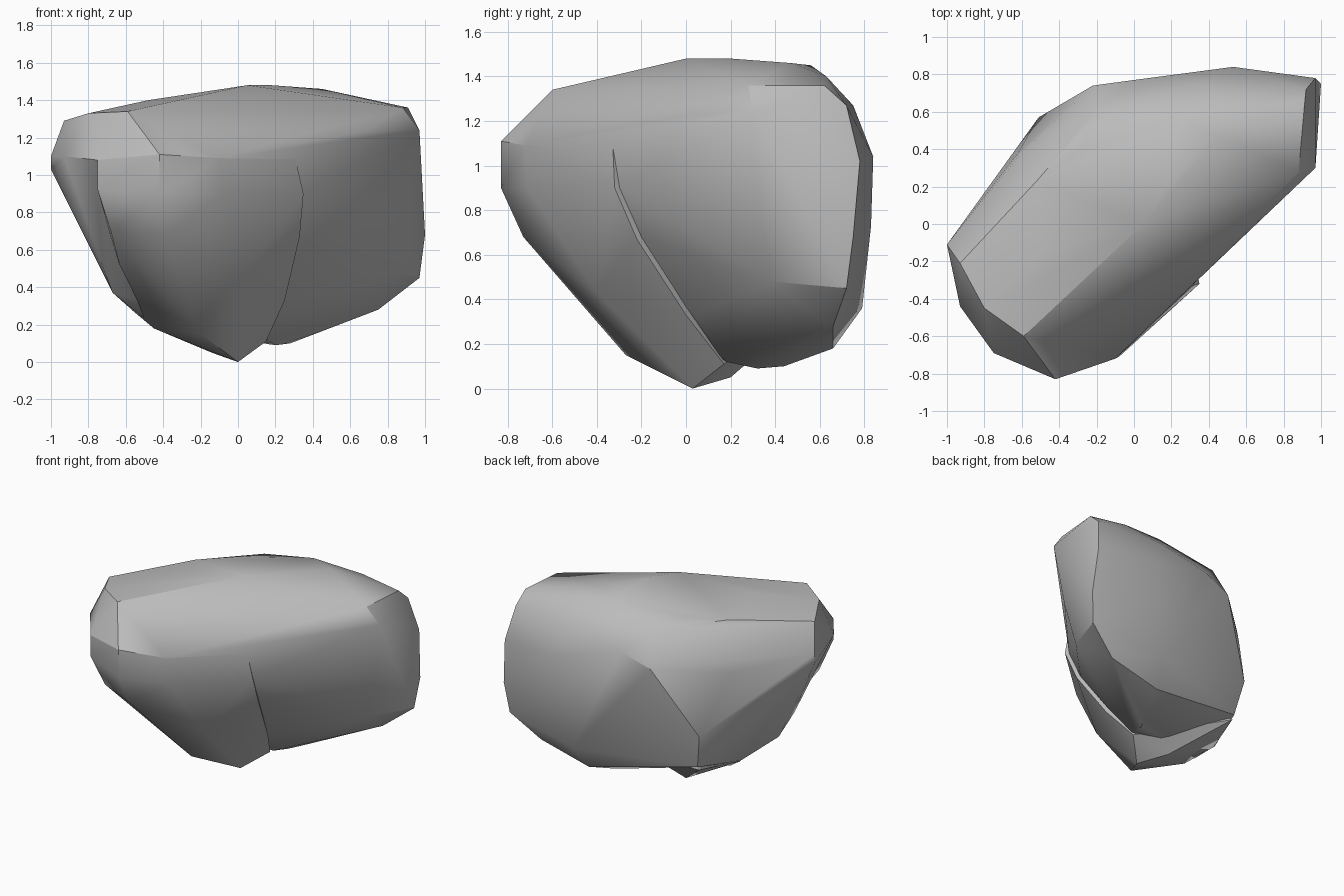
import bpy
import bmesh
import math

# Remove the default cube only
default_cube = bpy.data.objects.get("Cube")
if default_cube:
    bpy.data.objects.remove(default_cube, do_unlink=True)


def make_material(name, colour):
    material = bpy.data.materials.new(name)
    material.use_nodes = True
    material.diffuse_color = colour
    material.node_tree.nodes["Principled BSDF"].inputs["Base Color"].default_value = colour
    return material


def hull_part(name, outlines, material, sharp_angle):
    """Wrap a taut stone surface around a set of ridge lines."""
    bm = bmesh.new()
    for outline in outlines:
        for corner in outline:
            bm.verts.new(corner)
    result = bmesh.ops.convex_hull(bm, input=bm.verts[:])
    spare = {item for key in ("geom_interior", "geom_unused")
             for item in result[key] if isinstance(item, bmesh.types.BMVert)}
    bmesh.ops.delete(bm, geom=list(spare), context="VERTS")
    # Merge nearly flat triangles into clean chiselled planes
    bmesh.ops.dissolve_limit(bm, angle_limit=math.radians(3),
                             verts=bm.verts[:], edges=bm.edges[:])
    bmesh.ops.recalc_face_normals(bm, faces=bm.faces[:])
    mesh = bpy.data.meshes.new(name)
    bm.to_mesh(mesh)
    bm.free()
    mesh.materials.append(material)
    part = bpy.data.objects.new(name, mesh)
    bpy.context.collection.objects.link(part)
    bpy.ops.object.select_all(action="DESELECT")
    part.select_set(True)
    bpy.context.view_layer.objects.active = part
    bpy.ops.object.shade_smooth_by_angle(angle=math.radians(sharp_angle))
    return part


stone_grey = make_material("stone grey", (0.5, 0.5, 0.5, 1.0))

# Main boulder: ridge along the top
crest = [(-.59, -.6, 1.34), (-.48, -.15, 1.4), (-.2, -.2, 1.42), (.05, 0, 1.48),
         (.18, .2, 1.48), (.45, .47, 1.46), (.6, .63, 1.4), (.24, .56, 1.45)]

# Edge between the sloping top and the sides
shoulder = [(-.8, -.45, 1.33), (-.93, -.21, 1.29), (-.52, .23, 1.36),
            (-.28, .41, 1.38), (-.2, .6, 1.35), (.34, .75, 1.27),
            (.67, .02, 1.23), (.88, .28, 1.36), (.91, .62, 1.36),
            (.92, .72, 1.27)]

# Broken front edge shared by the boulder and the slab
front_edge = [(-.75, -.69, 1.08), (-.42, -.83, 1.11), (-.1, -.72, 1.09),
              (.3, -.33, 1.12)]

# Widest line around the back and left
rim = [(-1, -.11, 1.03), (-1, -.11, 1.1), (-.93, -.44, 1.1), (-.62, .38, 1.04),
       (-.61, .37, 1.13), (-.22, .74, 1.1), (0, .77, 1.18),
       (.53, .84, 1.04), (.97, .78, 1.02)]

# Steep end on the left-hand side of the model
end_face = [(.97, .3, 1.24), (.9, .33, .8), (.84, .38, .48), (1, .75, .68),
            (.97, .72, .45), (.75, .66, .28), (.53, .83, .73)]

# Upright back wall: lower edge and corner
back_wall = [(-.51, .57, .6), (-.46, .52, .34), (-.1, .6, .38), (.4, .79, .36)]

# Tapering underside
underside = [(.35, .66, .18), (.28, .44, .1), (.2, .32, .09), (-.45, .1, .19),
             (-.58, .17, .29), (-.67, -.15, .37), (-.73, -.25, .53)]

# Recessed edge behind the front slab
recess = [(.33, -.3, .9), (.32, -.19, .67), (.26, .04, .33), (.17, .18, .12)]

hull_part("boulder_body",
          [crest, shoulder, front_edge, rim, end_face, back_wall, underside,
           recess], stone_grey, 32)

# Front slab: crack edge running down to the foot
slab_crack = [(.35, -.32, .9), (.33, -.22, .67), (.25, 0, .33), (.15, .17, .11)]

# Front slab: foot and the ledge running under the boulder
slab_foot = [(0, .03, 0), (-.14, .2, .05), (-.46, .5, .31), (-.57, .17, .28),
             (-.45, 0, .18), (-.2, -.27, .15), (-.25, -.4, .3), (0, -.4, .43)]

# Front slab: outer edge
slab_edge = [(-.75, -.69, .92), (-.68, -.62, .7), (-.45, -.4, .4),
             (-.4, -.73, .68), (-.42, -.83, .9), (-.08, -.71, .9)]

hull_part("front_slab", [front_edge, slab_crack, slab_foot, slab_edge],
          stone_grey, 40)
